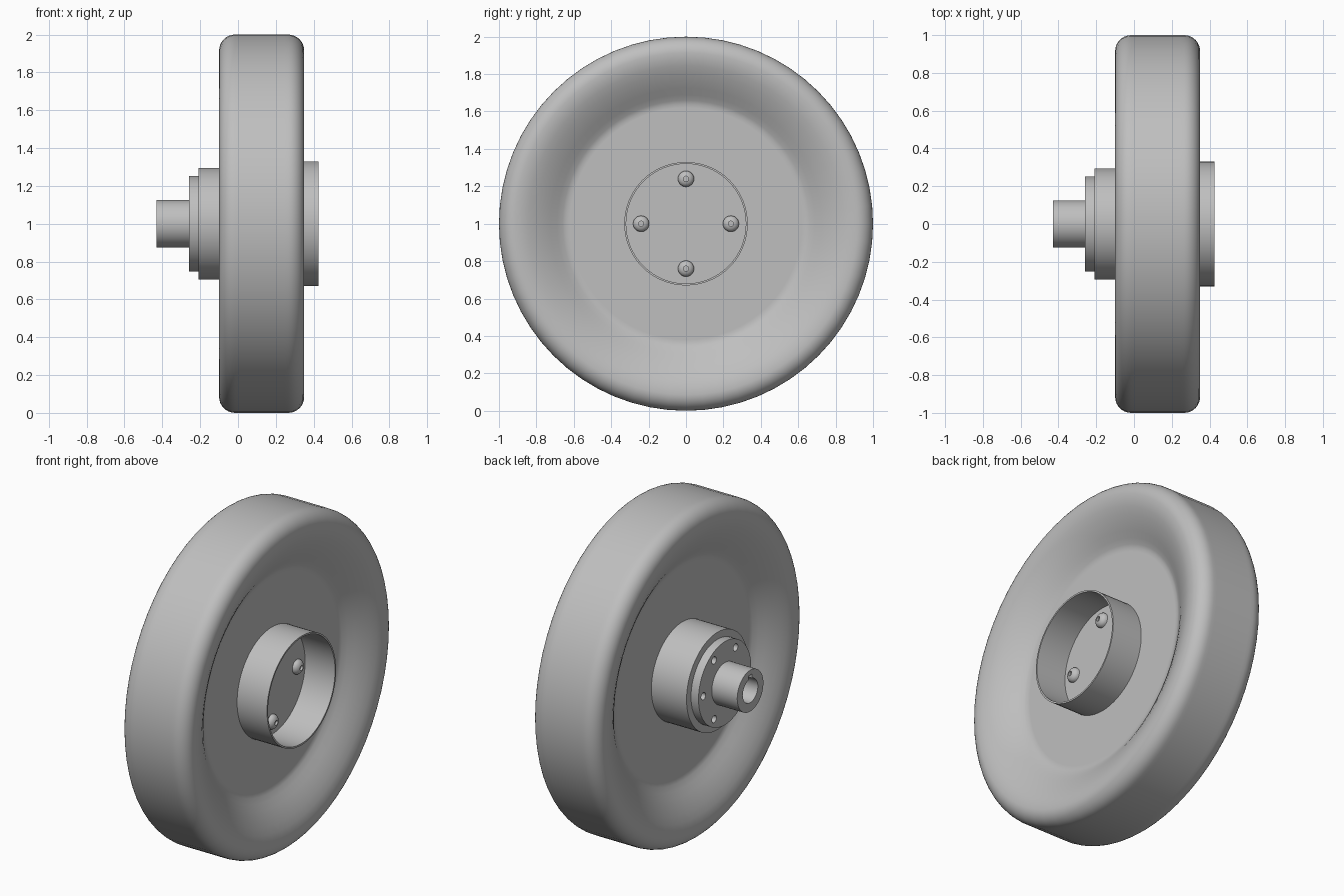
import bpy, bmesh, math
from mathutils import Matrix, Vector

default = bpy.data.objects.get("Cube")
if default:
    bpy.data.objects.remove(default, do_unlink=True)

AXLE_Z = 1.0
grey = bpy.data.materials.new("plain grey")
grey.use_nodes = True
grey.diffuse_color = (0.52, 0.52, 0.52, 1)
grey.node_tree.nodes["Principled BSDF"].inputs["Base Color"].default_value = grey.diffuse_color


def finish(bm, name, place=(0, 0, AXLE_Z)):
    mesh = bpy.data.meshes.new(name)
    bm.to_mesh(mesh)
    bm.free()
    mesh.materials.append(grey)
    ob = bpy.data.objects.new(name, mesh)
    ob.location = place
    bpy.context.collection.objects.link(ob)
    return ob


def lathe(name, profile, steps=64, place=(0, 0, AXLE_Z)):
    """Spin (x, radius) points around the axle."""
    bm = bmesh.new()
    verts = [bm.verts.new((x, 0, r)) for x, r in profile]
    edges = [bm.edges.new(pair) for pair in zip(verts, verts[1:])]
    bmesh.ops.spin(bm, geom=verts + edges, cent=(0, 0, 0), axis=(1, 0, 0),
                   angle=math.tau, steps=steps, use_duplicate=False)
    bmesh.ops.remove_doubles(bm, verts=bm.verts, dist=1e-5)
    bmesh.ops.dissolve_degenerate(bm, edges=bm.edges, dist=1e-6)
    bmesh.ops.recalc_face_normals(bm, faces=bm.faces)
    return finish(bm, name, place)


def smooth(ob, degrees=35):
    bpy.ops.object.select_all(action='DESELECT')
    ob.select_set(True)
    bpy.context.view_layer.objects.active = ob
    bpy.ops.object.shade_smooth_by_angle(angle=math.radians(degrees))


def cut(ob, cutter):
    """Subtract a cutter, then discard it."""
    cutter.hide_render = True
    mod = ob.modifiers.new("cut", 'BOOLEAN')
    mod.operation, mod.object, mod.solver = 'DIFFERENCE', cutter, 'EXACT'
    bpy.context.view_layer.objects.active = ob
    bpy.ops.object.modifier_apply(modifier=mod.name)
    bpy.data.objects.remove(cutter, do_unlink=True)


# Wheel: flat web, dished flank and rounded tread, mirrored about its mid plane
MID, FILLET = 0.125, 0.085
half = [(.10, 0), (.10, .62), (.10, .64), (.108, .66), (.126, .69), (.15, .725),
        (.174, .765), (.195, .805), (.212, .845), (.222, .88), (.225, .915)]
for i in range(1, 9):
    a = math.radians(90 * i / 8)
    half.append((.14 + FILLET * math.cos(a), .915 + FILLET * math.sin(a)))
half.append((.12, 1.0))
outline = [(MID + d, r) for d, r in half] + [(MID - d, r) for d, r in reversed(half)]
smooth(lathe("wheel", outline), 40)

# Thin open collar on the outer side
WEB_OUT, WEB_IN = MID + .10, MID - .10
smooth(lathe("collar", [(.15, .32), (.425, .32), (.425, .33), (.15, .33), (.15, .32)]))

# Centre cap inside the collar
smooth(lathe("centre_cap", [(.15, 0), (.15, .175), (WEB_OUT + .004, .175), (WEB_OUT + .004, 0)]))

# Domed bolts with socketed heads
head = [(-.02, 0), (-.02, .043), (.010, .043), (.021, .036), (.029, .025),
        (.032, .014), (.018, .014), (.018, 0)]
for i in range(4):
    a = i * math.pi / 2
    place = (WEB_OUT, .24 * math.cos(a), AXLE_Z + .24 * math.sin(a))
    smooth(lathe(f"bolt_{i + 1}", head, 24, place))

# Hub barrel on the inner side
smooth(lathe("hub_barrel", [(.10, 0), (.10, .295), (-.21, .295), (-.21, 0)]))

# Flange with a ring of six holes
flange = lathe("hub_flange", [(-.15, 0), (-.15, .252), (-.26, .252), (-.26, 0)])
for i in range(6):
    a = i * math.pi / 3
    place = (0, .205 * math.cos(a), AXLE_Z + .205 * math.sin(a))
    cut(flange, lathe("hole_cutter", [(-.21, 0), (-.21, .022), (-.3, .022), (-.3, 0)], 16, place))
smooth(flange)

# Hollow shaft with a keyway in the bore
shaft = lathe("shaft", [(-.2, 0), (-.2, .125), (-.43, .125), (-.43, .072), (-.22, .072), (-.22, 0)], 48)
bm = bmesh.new()
bmesh.ops.create_cube(bm, size=1, matrix=Matrix.LocRotScale(
    Vector((-.35, 0, .07)), None, Vector((.24, .036, .05))))
cut(shaft, finish(bm, "keyway_cutter"))
smooth(shaft)
